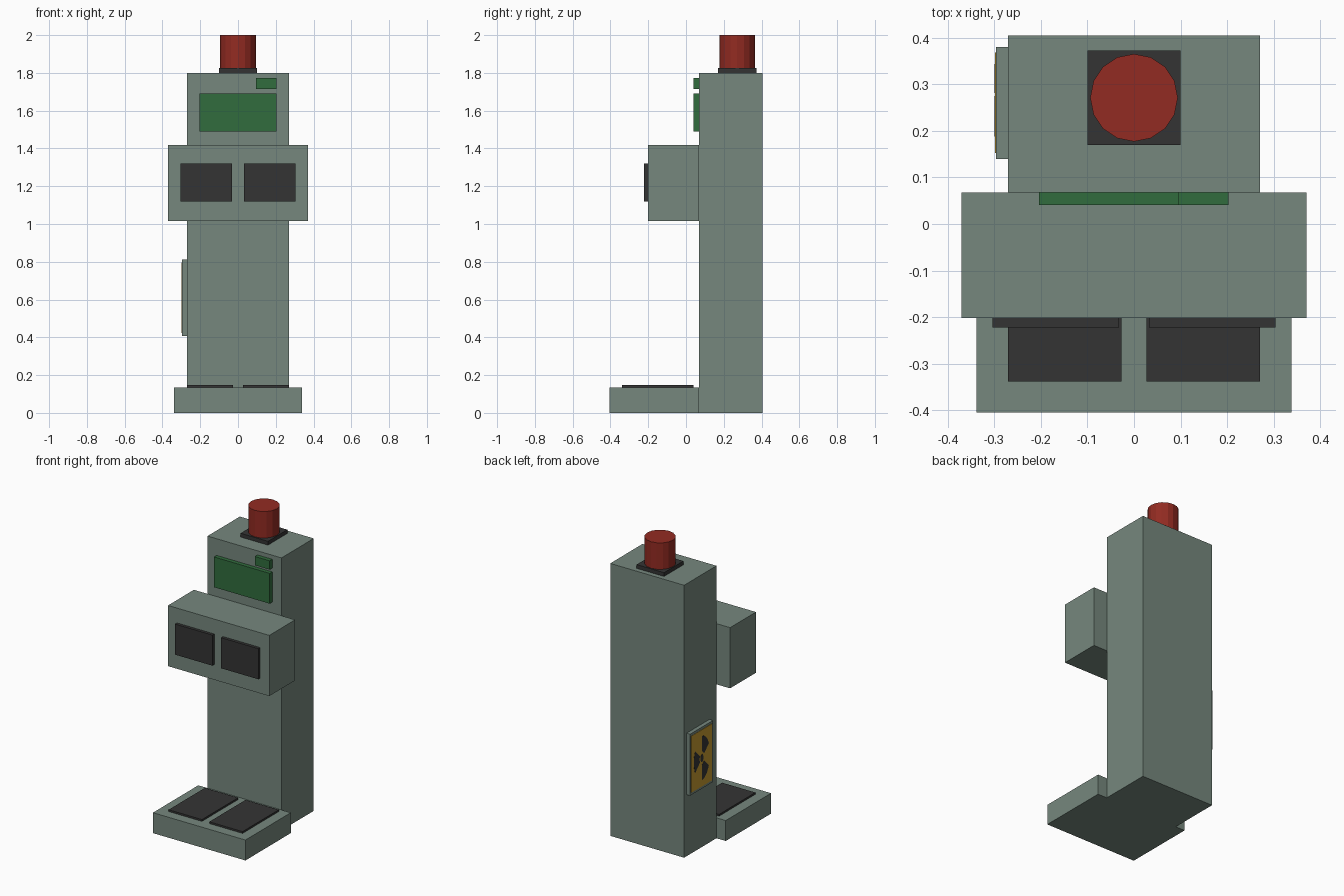
import bpy, bmesh, math

old = bpy.data.objects.get("Cube")
if old:
    bpy.data.objects.remove(old, do_unlink=True)


def material(name, rgb):
    m = bpy.data.materials.new(name)
    m.use_nodes = True
    m.diffuse_color = (*rgb, 1)
    m.node_tree.nodes["Principled BSDF"].inputs["Base Color"].default_value = (*rgb, 1)
    return m


casing = material("grey green casing", (0.18, 0.245, 0.207))
dark = material("dark rubber", (0.034, 0.034, 0.034))
green = material("screen green", (0.031, 0.15, 0.048))
red = material("lamp red", (0.29, 0.024, 0.016))
yellow = material("sign yellow", (0.55, 0.32, 0.03))


def finish(name, bm, mat):
    bmesh.ops.recalc_face_normals(bm, faces=bm.faces)
    mesh = bpy.data.meshes.new(name)
    bm.to_mesh(mesh)
    bm.free()
    mesh.materials.append(mat)
    obj = bpy.data.objects.new(name, mesh)
    bpy.context.collection.objects.link(obj)
    return obj


def box(name, x, y, z, mat):
    """Box from its (min, max) range on each axis."""
    bm = bmesh.new()
    bmesh.ops.create_cube(bm, size=1)
    for v in bm.verts:
        v.co = [r[0] if c < 0 else r[1] for c, r in zip(v.co, (x, y, z))]
    return finish(name, bm, mat)


def sign_plate(name, points, x, thickness, mat):
    """Thin plate facing -x from a (y, z) outline."""
    bm = bmesh.new()
    face = bm.faces.new([bm.verts.new((x, y, z)) for y, z in points])
    out = bmesh.ops.extrude_face_region(bm, geom=[face])["geom"]
    for v in out:
        if isinstance(v, bmesh.types.BMVert):
            v.co.x -= thickness
    return finish(name, bm, mat)


# Main body
box("column", (-0.27, 0.27), (0.068, 0.405), (0, 1.8), casing)
box("foot_base", (-0.338, 0.338), (-0.405, 0.068), (0, 0.135), casing)
box("scanner_box", (-0.37, 0.37), (-0.202, 0.068), (1.017, 1.418), casing)

# Paired hand panels and foot pads
for side, s in (("left", 1), ("right", -1)):
    box(side + "_hand_panel", sorted((s * 0.032, s * 0.304)), (-0.222, -0.202),
        (1.118, 1.32), dark)
    box(side + "_foot_pad", sorted((s * 0.027, s * 0.27)), (-0.338, 0.04),
        (0.135, 0.147), dark)

# Screens
box("main_screen", (-0.204, 0.203), (0.041, 0.068), (1.49, 1.69), green)
box("small_screen", (0.095, 0.203), (0.041, 0.068), (1.715, 1.773), green)

# Warning lamp
box("lamp_base", (-0.1, 0.1), (0.17, 0.372), (1.8, 1.825), dark)
bm = bmesh.new()
bmesh.ops.create_cone(bm, cap_ends=True, segments=16, radius1=0.094, radius2=0.094, depth=0.175)
bmesh.ops.translate(bm, verts=bm.verts, vec=(0, 0.271, 1.9125))
finish("lamp", bm, red)

# Warning sign on the right side
SY, SZ = 0.26, 0.61
box("sign_frame", (-0.296, -0.27), (0.14, 0.38), (0.407, 0.813), casing)
box("sign_face", (-0.298, -0.296), (0.152, 0.368), (0.423, 0.797), yellow)


def sign_point(r, deg):
    a = math.radians(deg)
    return SY + 0.083 * r * math.cos(a), SZ + 0.145 * r * math.sin(a)


for i, mid in enumerate((0, 120, 240)):
    outer = [sign_point(1, mid + d) for d in range(-30, 31, 10)]
    inner = [sign_point(0.3, mid + d) for d in (30, 0, -30)]
    sign_plate(f"sign_blade_{i + 1}", outer + inner, -0.298, 0.001, dark)
sign_plate("sign_dot", [sign_point(0.18, d) for d in range(0, 360, 30)], -0.298, 0.001, dark)
